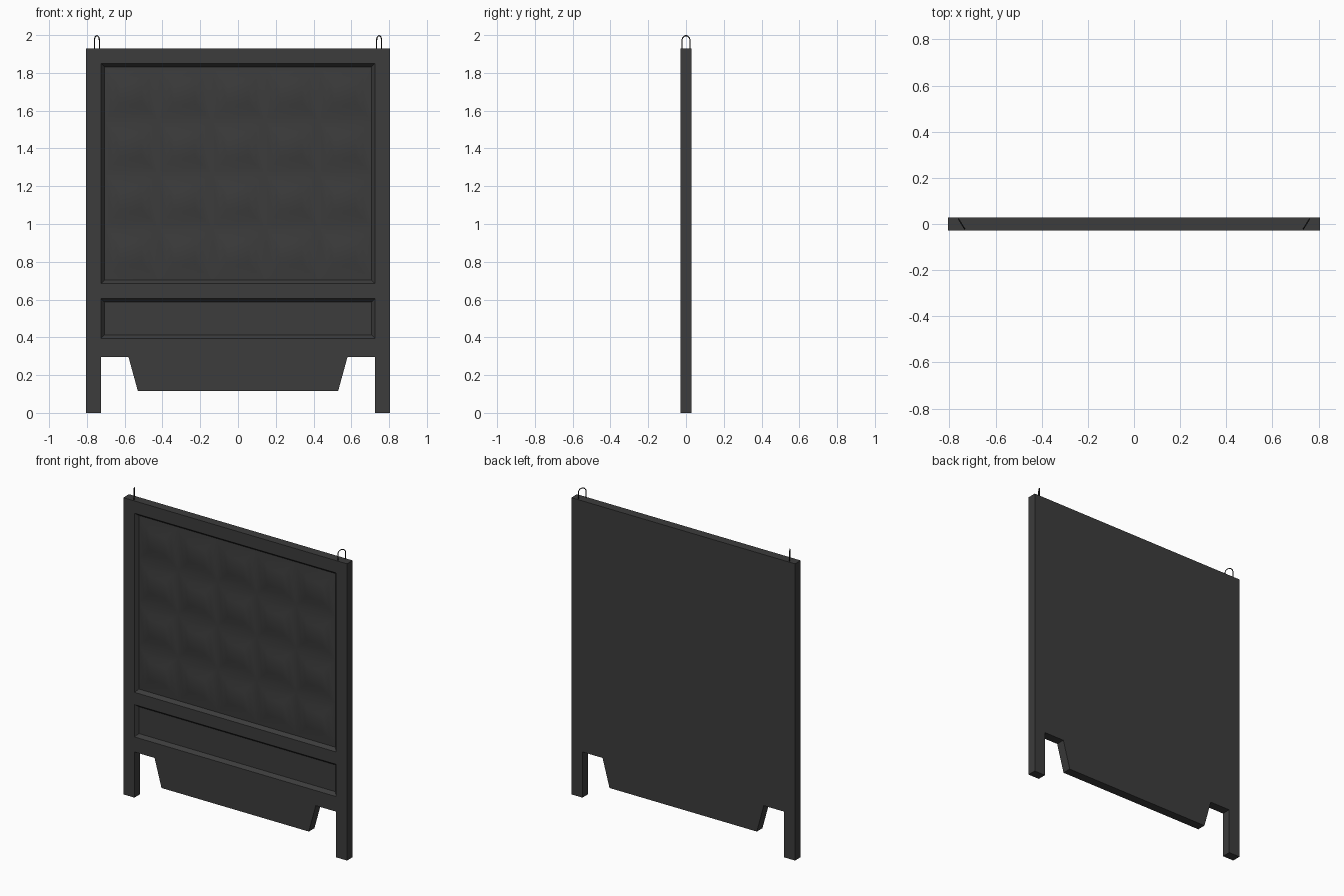
import bpy, bmesh, math
from mathutils import Vector

if "Cube" in bpy.data.objects:
    bpy.data.objects.remove(bpy.data.objects["Cube"], do_unlink=True)


def material(name, rgb):
    mat = bpy.data.materials.new(name)
    mat.use_nodes = True
    mat.diffuse_color = (*rgb, 1)
    mat.node_tree.nodes["Principled BSDF"].inputs["Base Color"].default_value = (*rgb, 1)
    return mat


def finish(bm, name, mat):
    mesh = bpy.data.meshes.new(name)
    bm.to_mesh(mesh)
    bm.free()
    mesh.materials.append(mat)
    obj = bpy.data.objects.new(name, mesh)
    bpy.context.collection.objects.link(obj)
    return obj


concrete = material("dark concrete", (0.045, 0.045, 0.045))
steel = material("black steel", (0.02, 0.02, 0.02))

FRONT, BACK = -0.029, 0.029
RECESS, BEVEL = 0.022, 0.018

# Slab with legs and apron, laid out as front cells and then extruded
xs = [-0.805, -0.725, -0.58, 0.58, 0.725, 0.805]
zs = [0, 0.297, 0.395, 0.605, 0.685, 1.85, 1.93]
bm = bmesh.new()
windows = {2: [], 4: []}


def cell(points):
    return bm.faces.new([bm.verts.new((x, FRONT, z)) for x, z in points])


for col, (x0, x1) in enumerate(zip(xs, xs[1:])):
    for row, (z0, z1) in enumerate(zip(zs, zs[1:])):
        if row == 0 and col in (1, 3):
            continue
        if row == 0 and col == 2:
            cell([(-0.53, 0.115), (0.53, 0.115), (x1, z1), (x0, z1)])
            continue
        face = cell([(x0, z0), (x1, z0), (x1, z1), (x0, z1)])
        if row in windows and 0 < col < 4:
            windows[row].append(face)
bmesh.ops.remove_doubles(bm, verts=bm.verts, dist=0.0001)

# Back and side walls
front_faces = bm.faces[:]
copy = bmesh.ops.extrude_face_region(bm, geom=front_faces, use_keep_orig=True)["geom"]
bmesh.ops.translate(bm, verts=[v for v in copy if isinstance(v, bmesh.types.BMVert)],
                    vec=(0, BACK - FRONT, 0))
bmesh.ops.recalc_face_normals(bm, faces=bm.faces)

# Two sunken windows with sloping sides
for faces in windows.values():
    bmesh.ops.inset_region(bm, faces=faces, thickness=BEVEL, depth=0, use_even_offset=True)
    for v in {v for f in faces for v in f.verts}:
        v.co.y += RECESS
bmesh.ops.recalc_face_normals(bm, faces=bm.faces)
finish(bm, "fence_slab", concrete)

# Quilted relief of soft truncated pyramids in the upper window
bm = bmesh.new()
bmesh.ops.create_grid(bm, x_segments=5, y_segments=4, size=1)
half_x, z0, z1 = 0.725 - BEVEL, 0.685 + BEVEL, 1.85 - BEVEL
for v in bm.verts:
    v.co = Vector((v.co.x * half_x, FRONT + RECESS - 0.001,
                   (z0 + z1) / 2 + v.co.y * (z1 - z0) / 2))
bmesh.ops.recalc_face_normals(bm, faces=bm.faces)
tiles = bm.faces[:]
for thickness, rise in ((0.045, 0.005), (0.04, 0.011)):
    bmesh.ops.inset_individual(bm, faces=tiles, thickness=thickness, depth=0,
                               use_even_offset=True)
    for v in {v for f in tiles for v in f.verts}:
        v.co.y -= rise
for f in bm.faces:
    f.normal_update()
    if f.normal.y > 0:
        f.normal_flip()
    f.smooth = True
finish(bm, "quilted_relief", concrete)

# Lifting hoops set diagonally on the top edge
for side, name in ((1, "left_lifting_hoop"), (-1, "right_lifting_hoop")):
    arc = [(math.cos(a), 1.972 + 0.025 * math.sin(a))
           for a in (math.pi * i / 12 for i in range(13))]
    path = [(1, 1.92)] + arc + [(-1, 1.92)]
    curve = bpy.data.curves.new(name, "CURVE")
    curve.dimensions = "3D"
    curve.bevel_depth = 0.003
    curve.bevel_resolution = 1
    curve.use_fill_caps = True
    spline = curve.splines.new("POLY")
    spline.points.add(len(path) - 1)
    for point, (t, z) in zip(spline.points, path):
        point.co = (side * (0.747 + 0.013 * t), 0.021 * t, z, 1)
    curve.materials.append(steel)
    bpy.context.collection.objects.link(bpy.data.objects.new(name, curve))
